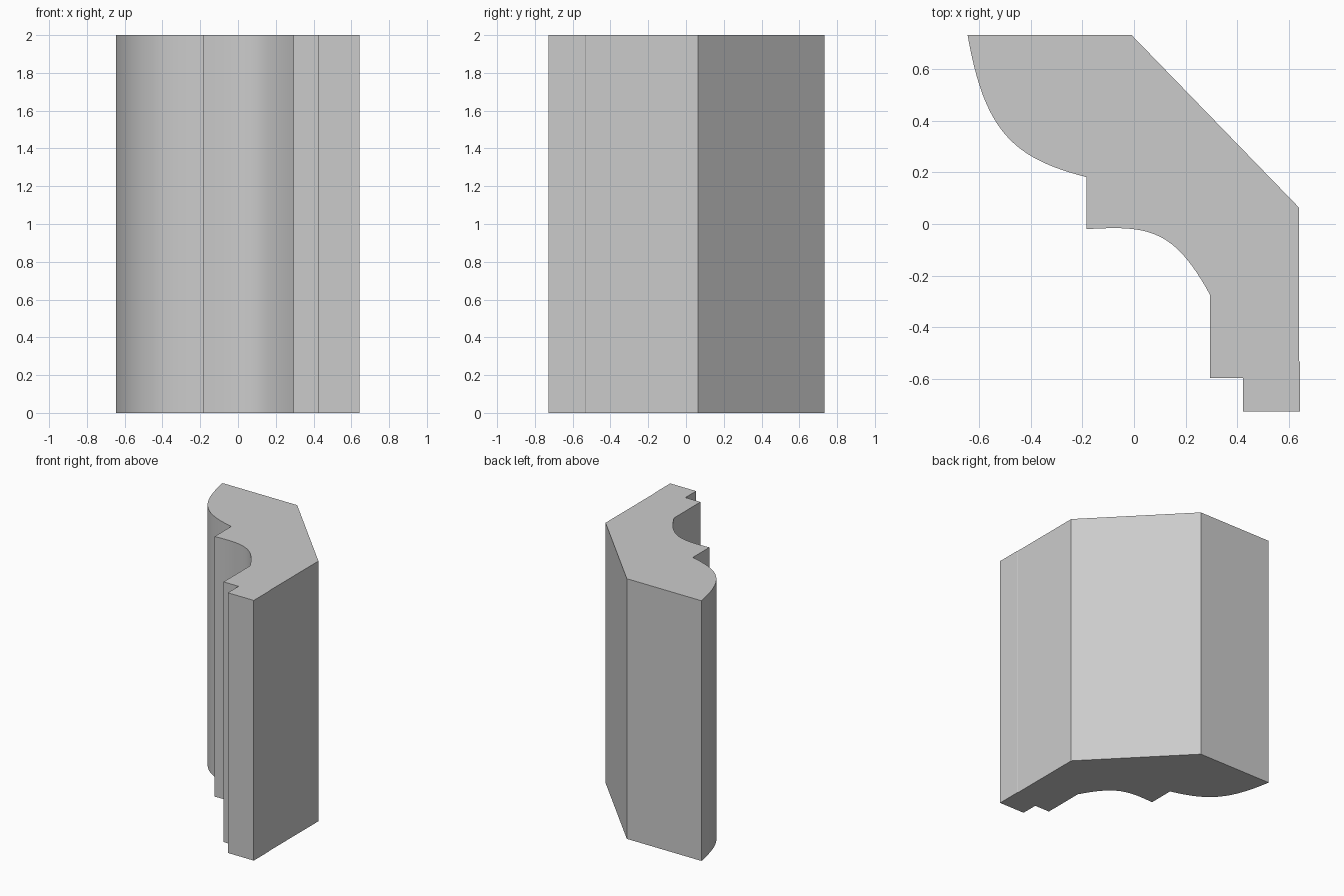
import bpy, bmesh, math
from mathutils import Vector
from mathutils.geometry import interpolate_bezier

if "Cube" in bpy.data.objects:
    bpy.data.objects.remove(bpy.data.objects["Cube"])


def arc(a, b, c, d, n=25):
    return [p.to_2d() for p in interpolate_bezier(*[Vector((*q, 0)) for q in (a, b, c, d)], n)]


# Crown moulding cross-section: flat back, two coves and stepped fillets
profile = [Vector(p) for p in [
    (-0.01, 0.733), (0.64, 0.063), (0.64, -0.53), (0.643, -0.535),
    (0.643, -0.727), (0.423, -0.727), (0.423, -0.597), (0.295, -0.597)]]
profile = profile[::-1]
# Lower cove runs into the fillet, upper cove runs out to the top edge
lower = arc((0.295, -0.275), (0.155, -0.02), (0.06, -0.005), (-0.185, -0.02))
upper = arc((-0.185, 0.182), (-0.47, 0.255), (-0.58, 0.36), (-0.645, 0.733))
outline = profile + (lower + upper)[::-1]

# Extrude the section upwards
bm = bmesh.new()
base = bm.faces.new([bm.verts.new((p.x, p.y, 0)) for p in outline])
top = bmesh.ops.extrude_face_region(bm, geom=[base], use_keep_orig=True)["geom"]
bmesh.ops.translate(bm, vec=(0, 0, 2), verts=[v for v in top if isinstance(v, bmesh.types.BMVert)])
bmesh.ops.recalc_face_normals(bm, faces=bm.faces)
mesh = bpy.data.meshes.new("crown_moulding")
bm.to_mesh(mesh)
bm.free()
moulding = bpy.data.objects.new("crown_moulding", mesh)
bpy.context.collection.objects.link(moulding)

# Smooth coves, sharp corners
bpy.context.view_layer.objects.active = moulding
moulding.select_set(True)
bpy.ops.object.shade_smooth_by_angle(angle=math.radians(25))
